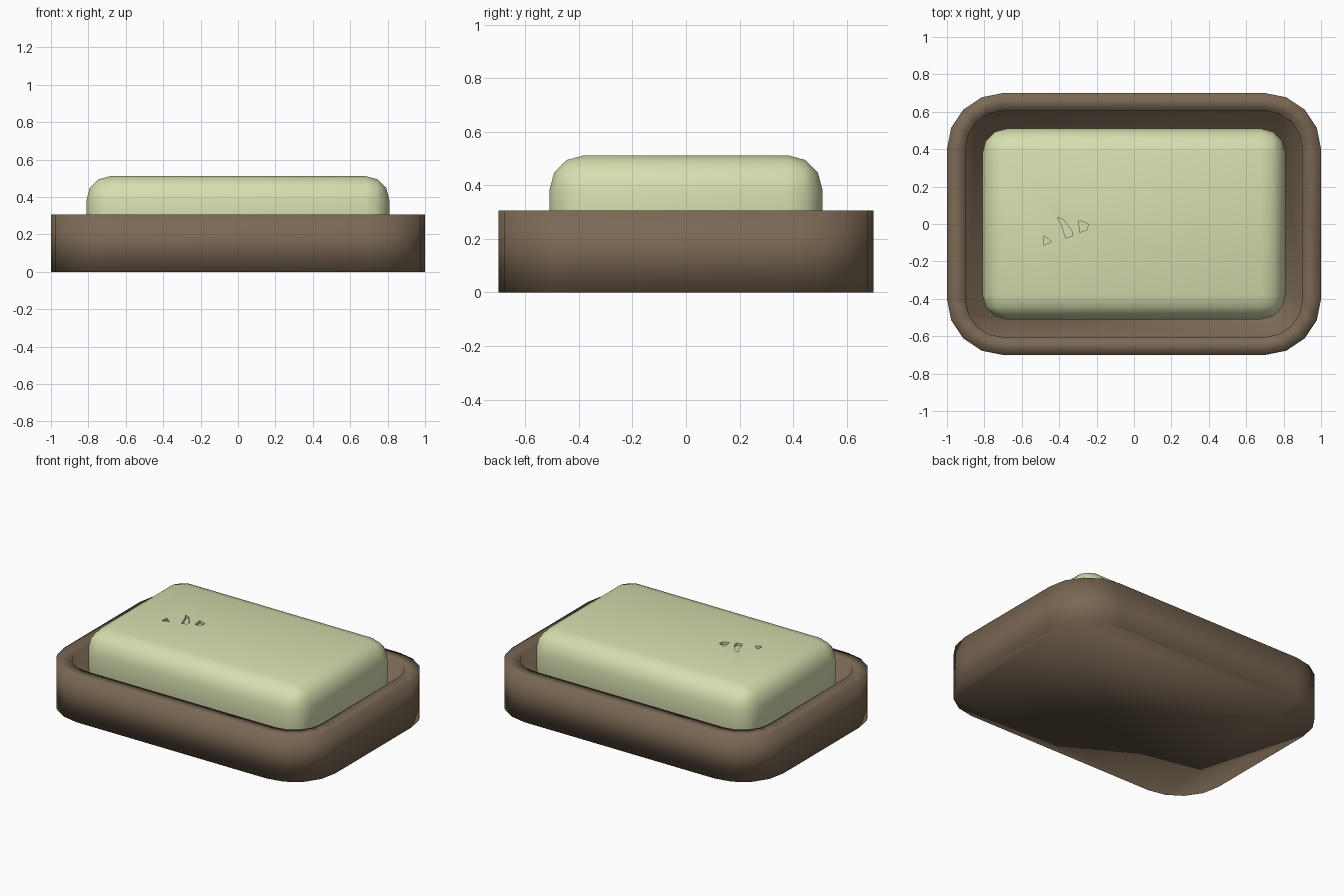
import bpy, bmesh, math

if "Cube" in bpy.data.objects:
    bpy.data.objects.remove(bpy.data.objects["Cube"])


def material(name, rgb):
    m = bpy.data.materials.new(name)
    m.diffuse_color = (*rgb, 1)
    m.use_nodes = True
    m.node_tree.nodes["Principled BSDF"].inputs["Base Color"].default_value = m.diffuse_color
    return m


def make(name, bm, mat=None):
    bmesh.ops.recalc_face_normals(bm, faces=bm.faces)
    me = bpy.data.meshes.new(name)
    bm.to_mesh(me)
    bm.free()
    ob = bpy.data.objects.new(name, me)
    bpy.context.collection.objects.link(ob)
    if mat:
        me.materials.append(mat)
    return ob


def rounded_loop(bm, hx, hy, r, z, seg=4):
    verts = []
    for q, (sx, sy) in enumerate([(1, 1), (-1, 1), (-1, -1), (1, -1)]):
        for i in range(seg + 1):
            a = math.radians(90) * (q + i / seg)
            verts.append(bm.verts.new((sx * (hx - r) + r * math.cos(a),
                                       sy * (hy - r) + r * math.sin(a), z)))
    return verts


def bridge(bm, a, b):
    n = len(a)
    for i in range(n):
        j = (i + 1) % n
        bm.faces.new((a[i], a[j], b[j], b[i]))


# Dish: rounded tray with a recess, smooth all over
bm = bmesh.new()
loops = [rounded_loop(bm, *p) for p in [(1.0, 0.7, 0.3, 0), (1.0, 0.7, 0.3, 0.305),
                                        (0.9, 0.605, 0.2, 0.305), (0.9, 0.605, 0.2, 0.1)]]
for a, b in zip(loops, loops[1:]):
    bridge(bm, a, b)
bm.faces.new(loops[0])
bm.faces.new(loops[-1])
dish = make("soap_dish", bm, material("brown_clay", (0.195, 0.138, 0.089)))
for p in dish.data.polygons:
    p.use_smooth = True

# Soap bar: box with every edge rounded
bm = bmesh.new()
bmesh.ops.create_cube(bm, size=1)
for v in bm.verts:
    v.co.x *= 1.62
    v.co.y *= 1.02
    v.co.z = v.co.z * 0.41 + 0.307
bmesh.ops.bevel(bm, geom=bm.edges[:], offset=0.13, segments=3, profile=0.5,
                affect='EDGES', clamp_overlap=True)
soap = make("soap_bar", bm, material("pale_green_soap", (0.68, 0.73, 0.43)))

# Small shallow nicks in the top of the soap
nicks = [
    [(-0.48, -0.065), (-0.44, -0.095), (-0.485, -0.115)],
    [(-0.41, 0.035), (-0.38, 0.025), (-0.33, -0.04), (-0.33, -0.065), (-0.365, -0.075), (-0.39, 0.0)],
    [(-0.295, 0.02), (-0.245, 0.0), (-0.25, -0.03), (-0.29, -0.045)],
]
bm = bmesh.new()
for outline in nicks:
    low = [bm.verts.new((x, y, 0.495)) for x, y in outline]
    high = [bm.verts.new((x, y, 0.55)) for x, y in outline]
    bridge(bm, low, high)
    bm.faces.new(low)
    bm.faces.new(high)
cutter = make("nick_cutter", bm)
cutter.hide_render = True

bpy.context.view_layer.objects.active = soap
soap.select_set(True)
mod = soap.modifiers.new("nicks", 'BOOLEAN')
mod.operation = 'DIFFERENCE'
mod.solver = 'EXACT'
mod.object = cutter
bpy.ops.object.modifier_apply(modifier=mod.name)
bpy.data.objects.remove(cutter)
bpy.ops.object.shade_smooth_by_angle(angle=math.radians(45))
